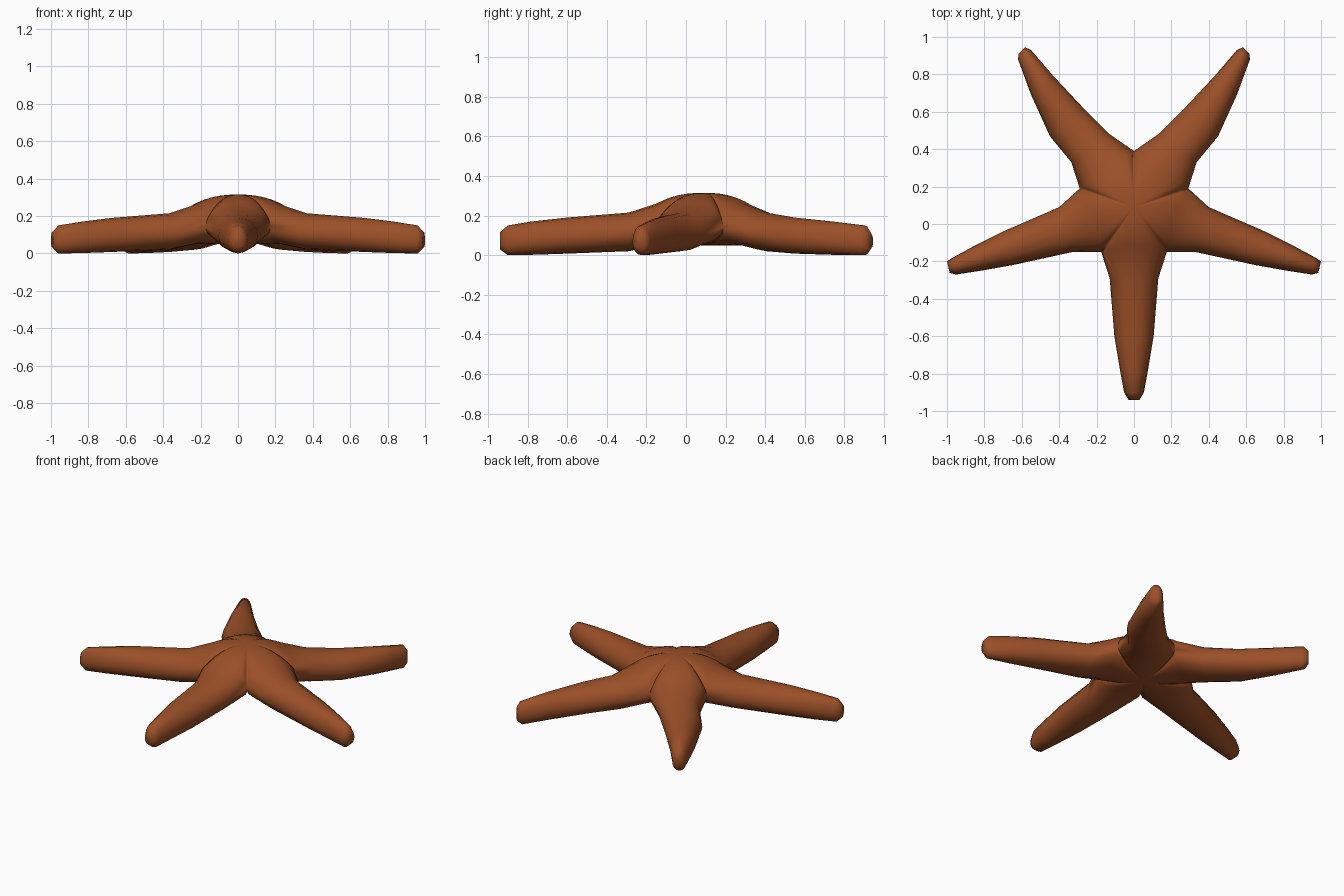
import bpy, bmesh, math
from mathutils import Vector

if "Cube" in bpy.data.objects:
    bpy.data.objects.remove(bpy.data.objects["Cube"])

# Arm outlines seen from above: clockwise edge, counter-clockwise edge (base to tip)
side = ([(.175, -.15), (.33, -.15), (.65, -.22), (.82, -.25), (.95, -.27), (.985, -.262)],
        [(.29, .19), (.4, .09), (.7, -.04), (.85, -.115), (.97, -.18), (1.0, -.2)])
back = ([(.29, .19), (.335, .33), (.45, .47), (.55, .69), (.62, .88), (.617, .91)],
        [(0, .39), (.13, .48), (.28, .63), (.43, .79), (.55, .93), (.583, .945)])
front_l = [(.175, -.15), (.13, -.29), (.105, -.6), (.075, -.78), (.053, -.9), (.03, -.94)]
# Upper and lower heights at each station
TOP = [.26, .215, .19, .17, .15, .115]
BOT = [.05, .02, .008, .002, 0, .03]
N = 8                                   # segments per half ring
CENTRE = (0, .09)


def flip(pts):
    return [(-x, y) for x, y in pts]


def ring(r, l, top, bot):
    r, l = Vector(r), Vector(l)
    mid_z = bot + (top - bot) * .45
    out = []
    for k in range(2 * N):
        t = math.pi * k / N
        c, s = math.cos(t), math.sin(t)
        c = math.copysign(abs(c) ** .9, c) if abs(c) > 1e-6 else 0
        p = (r + l) / 2 + (r - l) / 2 * c
        z = mid_z + s * ((top - mid_z) if s > 0 else (mid_z - bot))
        out.append(Vector((p.x, p.y, z)))
    return out


bm = bmesh.new()


def strip(a, b):
    # Quads between two rows of vertices
    for i in range(len(a) - 1):
        bm.faces.new((a[i], a[i + 1], b[i + 1], b[i]))


def body_patch(row, centre_z):
    # Wedge of the central body, from an arm base to the middle
    c = Vector((*CENTRE, centre_z))
    prev = None
    for s in (1, .85, .7, .52, .34, .17, 0):
        cur = []
        for p in row:
            q = c.lerp(p, s)
            q.z = centre_z + (p.z - centre_z) * s ** 2.4
            cur.append(bm.verts.new(q))
        if prev:
            strip(prev, cur)
        prev = cur


arms = [side, back, (flip(back[1]), flip(back[0])),
        (flip(side[1]), flip(side[0])), (flip(front_l), front_l)]
for right, left in arms:
    rings = [ring(r, l, t, b) for r, l, t, b in zip(right, left, TOP, BOT)]
    base = rings[0]
    body_patch(base[:N + 1], .315)
    body_patch(base[N:] + base[:1], .05)
    rows = [[bm.verts.new(p) for p in rg] for rg in rings]
    for a, b in zip(rows, rows[1:]):
        strip(a + a[:1], b + b[:1])
    # Slightly domed tip
    bm.faces.new(rows[-1])

bmesh.ops.remove_doubles(bm, verts=bm.verts, dist=.0008)
bmesh.ops.recalc_face_normals(bm, faces=bm.faces)
for f in bm.faces:
    f.smooth = True

mesh = bpy.data.meshes.new("starfish_body")
bm.to_mesh(mesh)
bm.free()
obj = bpy.data.objects.new("starfish_body", mesh)
bpy.context.collection.objects.link(obj)

mat = bpy.data.materials.new("rust orange")
mat.diffuse_color = (.33, .08, .021, 1)
mat.use_nodes = True
mat.node_tree.nodes["Principled BSDF"].inputs["Base Color"].default_value = mat.diffuse_color
mesh.materials.append(mat)
